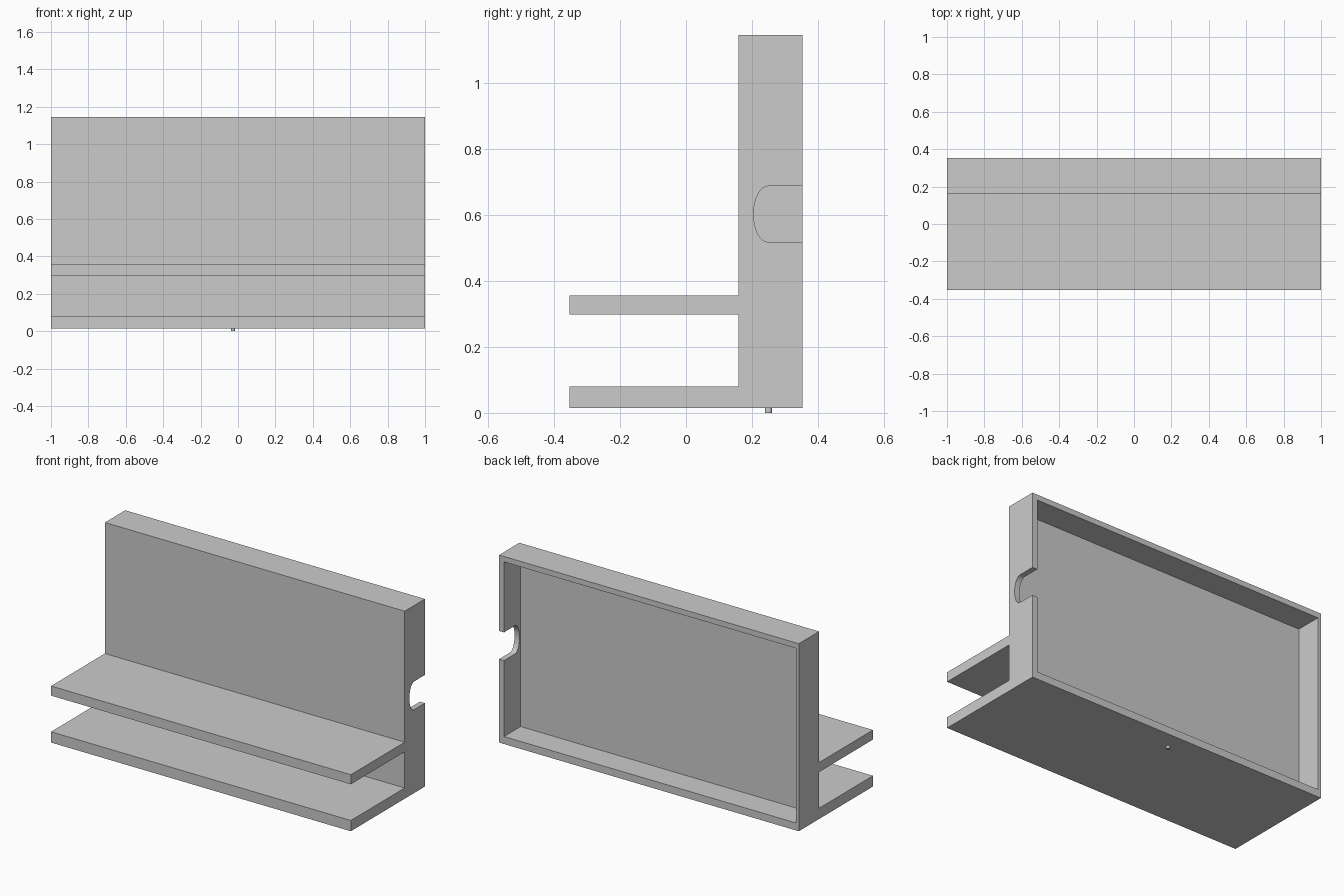
import bpy
import bmesh
import math

cube = bpy.data.objects.get("Cube")
if cube:
    bpy.data.objects.remove(cube, do_unlink=True)

grey = bpy.data.materials.new("plain grey")
grey.use_nodes = True
colour = (0.6, 0.6, 0.6, 1)
grey.diffuse_color = colour
grey.node_tree.nodes["Principled BSDF"].inputs["Base Color"].default_value = colour


def extrude_profile(name, profile, x0, x1):
    """Extrude a closed (y, z) outline along x."""
    bm = bmesh.new()
    face = bm.faces.new([bm.verts.new((x0, y, z)) for y, z in profile])
    grown = bmesh.ops.extrude_face_region(bm, geom=[face])["geom"]
    verts = [g for g in grown if isinstance(g, bmesh.types.BMVert)]
    bmesh.ops.translate(bm, verts=verts, vec=(x1 - x0, 0, 0))
    bmesh.ops.recalc_face_normals(bm, faces=bm.faces)
    mesh = bpy.data.meshes.new(name)
    bm.to_mesh(mesh)
    bm.free()
    mesh.materials.append(grey)
    obj = bpy.data.objects.new(name, mesh)
    bpy.context.collection.objects.link(obj)
    return obj


def cut(target, cutter):
    mod = target.modifiers.new(cutter.name, "BOOLEAN")
    mod.operation = "DIFFERENCE"
    mod.solver = "EXACT"
    mod.object = cutter
    bpy.context.view_layer.objects.active = target
    bpy.ops.object.modifier_apply(modifier=mod.name)
    bpy.data.objects.remove(cutter, do_unlink=True)


# Upright case with two front shelves, as one side outline
front, wall, back = -0.353, 0.16, 0.353
base, top = 0.015, 1.146
body = extrude_profile("shelf_case", [
    (front, base), (back, base), (back, top), (wall, top),
    (wall, 0.356), (front, 0.356), (front, 0.298), (wall, 0.298),
    (wall, 0.08), (front, 0.08)], -1, 1)

# Shallow recess open at the back
floor = 0.195
cut(body, extrude_profile("recess_cutter", [
    (floor, 0.06), (0.5, 0.06), (0.5, top - 0.033), (floor, top - 0.033)],
    -0.98, 0.967))

# Rounded notch through one side wall
mid, half = 0.603, 0.085
steps = 16
arc = [(0.25 - 0.045 * math.sin(math.pi * i / steps),
        mid + half * math.cos(math.pi * i / steps)) for i in range(steps + 1)]
cut(body, extrude_profile("notch_cutter",
                          arc + [(0.5, mid - half), (0.5, mid + half)], 0.94, 1.1))

# Small pin under the base
bpy.ops.mesh.primitive_cylinder_add(vertices=24, radius=0.011, depth=0.02,
                                    location=(-0.027, 0.25, 0.01))
pin = bpy.context.object
pin.name = "base_pin"
pin.data.materials.append(grey)

for obj in (body, pin):
    bpy.ops.object.select_all(action="DESELECT")
    obj.select_set(True)
    bpy.context.view_layer.objects.active = obj
    bpy.ops.object.shade_smooth_by_angle(angle=math.radians(30))
